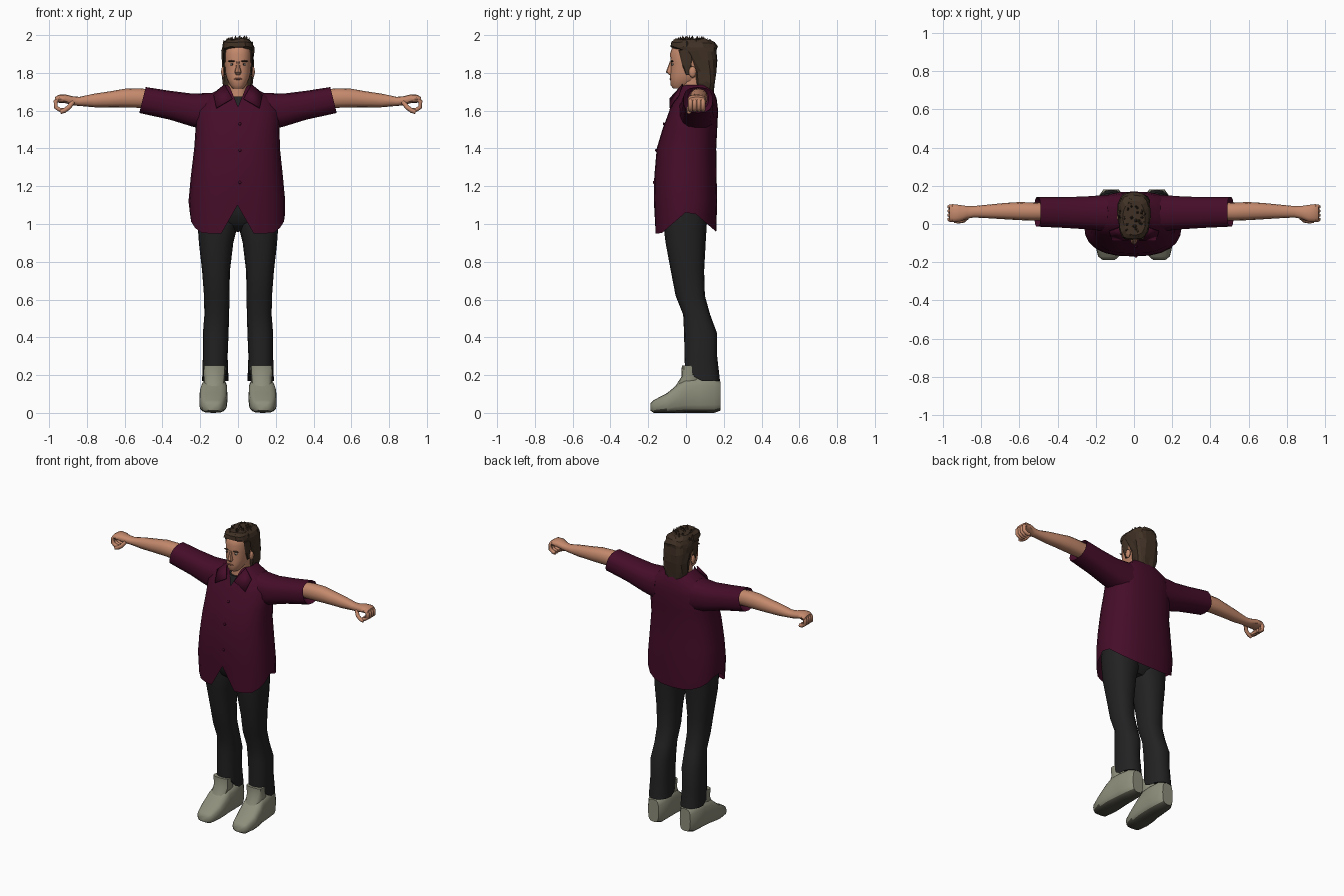
import bpy, bmesh, math, random
from mathutils import Vector

random.seed(4)


def material(name, r, g, b):
    m = bpy.data.materials.new(name)
    m.diffuse_color = (r, g, b, 1)
    return m


SHIRT = material("burgundy cloth", 0.060, 0.004, 0.022)
DARK = material("black cloth", 0.016, 0.016, 0.017)
SHOE = material("grey leather", 0.27, 0.27, 0.20)
SOLE = material("dark sole", 0.07, 0.068, 0.05)
SKIN = material("skin", 0.55, 0.25, 0.15)
HAIR = material("brown hair", 0.050, 0.030, 0.018)
LIP = material("lips", 0.30, 0.11, 0.08)
WHITE = material("eye white", 0.55, 0.50, 0.45)


def finish(name, bm, mats, mirror=False, angle=40):
    bmesh.ops.recalc_face_normals(bm, faces=bm.faces)
    me = bpy.data.meshes.new(name)
    bm.to_mesh(me)
    bm.free()
    for m in mats:
        me.materials.append(m)
    if angle:
        me.shade_smooth()
        me.set_sharp_from_angle(angle=math.radians(angle))
    ob = bpy.data.objects.new(name, me)
    bpy.context.collection.objects.link(ob)
    if mirror:
        ob.modifiers.new("mirror", 'MIRROR').use_mirror_merge = False
    return ob


def loft_bm(rings, axis='z', n=16, p=2.3, caps=(True, True), warp=None):
    """Skin rounded cross-sections given as (position, a0, a1, b0, b1)."""
    bm = bmesh.new()
    loops = []
    for i, (t, a0, a1, b0, b1) in enumerate(rings):
        loop = []
        for k in range(n):
            s, c = math.sin(2 * math.pi * k / n), math.cos(2 * math.pi * k / n)
            a = (a0 + a1) / 2 + (a1 - a0) / 2 * math.copysign(abs(s) ** (2 / p), s)
            b = (b0 + b1) / 2 - (b1 - b0) / 2 * math.copysign(abs(c) ** (2 / p), c)
            co = {'z': (a, b, t), 'x': (t, a, b), 'y': (a, t, b)}[axis]
            co = Vector(co)
            if warp:
                warp(i, co)
            loop.append(bm.verts.new(co))
        loops.append(loop)
    for lo, hi in zip(loops, loops[1:]):
        for k in range(n):
            bm.faces.new((lo[k], lo[(k + 1) % n], hi[(k + 1) % n], hi[k]))
    if caps[0]:
        bm.faces.new(loops[0])
    if caps[1]:
        bm.faces.new(loops[-1])
    return bm


def loft(name, rings, mat, mirror=False, angle=40, **kw):
    return finish(name, loft_bm(rings, **kw), [mat], mirror, angle)


def blob(name, loc, size, mat, mirror=False):
    bm = bmesh.new()
    bmesh.ops.create_uvsphere(bm, u_segments=10, v_segments=6, radius=1)
    for v in bm.verts:
        v.co = Vector(loc) + v.co * Vector(size)
    return finish(name, bm, [mat], mirror)


# Shirt body: tented hem with a front split, V neckline
def shirt_warp(i, co):
    if i == 0:
        co.z = 0.95 + 0.13 * max(0, 1 - abs(co.y - 0.02) / 0.15)
        if abs(co.x) < 0.01 and co.y < 0:
            co.z = 1.10
    if i >= 6 and co.y < 0.03:
        v = 1.605 + 0.008 * (i - 6) + 2.4 * abs(co.x)
        if v < co.z:
            co.z = v
            co.y = min(co.y, -0.04 - (1.70 - v) * 0.5)


loft("shirt_body", [
    (0.95, -0.255, 0.25, -0.165, 0.16), (1.12, -0.262, 0.25, -0.17, 0.165),
    (1.25, -0.25, 0.238, -0.168, 0.162), (1.40, -0.232, 0.222, -0.155, 0.16),
    (1.50, -0.225, 0.22, -0.125, 0.165), (1.60, -0.225, 0.225, -0.088, 0.17),
    (1.665, -0.19, 0.19, -0.055, 0.162), (1.705, -0.115, 0.115, -0.035, 0.145),
    (1.735, -0.078, 0.078, -0.02, 0.13)],
    SHIRT, n=24, p=2.5, caps=(False, False), warp=shirt_warp)


# Sleeves with a slanted, recessed cuff
def cuff_warp(i, co):
    if i == 3:
        co.x += (1.72 - co.z) * 0.25


loft("sleeve", [
    (0.13, -0.04, 0.155, 1.49, 1.695), (0.24, -0.03, 0.147, 1.515, 1.69),
    (0.36, -0.022, 0.142, 1.552, 1.705), (0.49, -0.015, 0.142, 1.588, 1.725),
    (0.475, 0.01, 0.12, 1.61, 1.712)],
    SHIRT, mirror=True, axis='x', n=14, p=2.6, warp=cuff_warp)

# Collar flaps
bm = bmesh.new()
flap = [(0.072, -0.02, 1.74), (0.03, -0.088, 1.665), (0.115, -0.088, 1.615), (0.13, -0.04, 1.685)]
bm.faces.new([bm.verts.new(c) for c in flap])
collar = finish("collar_flap", bm, [SHIRT], True)
collar.modifiers.new("thickness", 'SOLIDIFY').thickness = 0.006

# Buttons
for z, y in ((1.22, -0.17), (1.39, -0.158), (1.53, -0.117)):
    blob("button", (0.01, y, z), (0.008, 0.006, 0.008), SHIRT)

# Undershirt and neck
loft("undershirt", [(1.50, -0.10, 0.10, -0.09, 0.1), (1.60, -0.09, 0.09, -0.07, 0.1),
                    (1.675, -0.07, 0.07, -0.045, 0.11)], DARK)
loft("neck", [(1.60, -0.06, 0.06, -0.04, 0.11), (1.69, -0.054, 0.054, -0.032, 0.1),
              (1.78, -0.054, 0.054, -0.03, 0.1)], SKIN)


# Trousers
def hem_warp(i, co):
    if i == 0:
        co.z = 0.168 + 0.08 * min(1, max(0, (0.06 - co.y) / 0.05))


loft("trouser_leg", [
    (0.17, 0.05, 0.19, -0.006, 0.18), (0.30, 0.055, 0.186, -0.008, 0.165),
    (0.42, 0.05, 0.186, -0.01, 0.165), (0.52, 0.047, 0.178, -0.015, 0.128),
    (0.62, 0.045, 0.18, -0.055, 0.1), (0.75, 0.043, 0.19, -0.08, 0.096),
    (0.90, 0.025, 0.207, -0.108, 0.104), (1.0, 0.0, 0.214, -0.12, 0.11),
    (1.12, 0.0, 0.218, -0.125, 0.12)], DARK, mirror=True, p=2.4, warp=hem_warp)
loft("trouser_seat", [
    (0.96, -0.09, 0.09, -0.05, 0.06), (1.01, -0.17, 0.17, -0.11, 0.105),
    (1.08, -0.215, 0.215, -0.13, 0.13), (1.25, -0.21, 0.21, -0.13, 0.13)], DARK, n=20, p=2.6)

# Shoes: sole coloured by face direction and height
bm = loft_bm([
    (-0.188, 0.10, 0.165, 0.012, 0.05), (-0.17, 0.078, 0.188, 0.0, 0.068),
    (-0.10, 0.06, 0.205, 0.0, 0.105), (-0.04, 0.055, 0.205, 0.0, 0.155),
    (0.0, 0.056, 0.198, 0.0, 0.185), (0.07, 0.056, 0.192, 0.0, 0.19),
    (0.15, 0.06, 0.182, 0.0, 0.185), (0.182, 0.08, 0.16, 0.012, 0.165)],
    axis='y', n=16, p=3.2)
bmesh.ops.recalc_face_normals(bm, faces=bm.faces)
for f in bm.faces:
    f.material_index = int(f.normal.z < -0.6)
finish("shoe", bm, [SHOE, SOLE], True, 50)
loft("shoe_tongue", [(0.12, 0.075, 0.18, -0.07, 0.07), (0.19, 0.068, 0.182, -0.025, 0.07),
                     (0.25, 0.066, 0.184, -0.022, 0.04)], SHOE, mirror=True, n=12, p=3)

# Bare forearms and palms
loft("forearm", [
    (0.44, 0.02, 0.11, 1.615, 1.71), (0.52, 0.018, 0.112, 1.615, 1.718),
    (0.60, 0.02, 0.115, 1.617, 1.716), (0.68, 0.025, 0.11, 1.618, 1.702),
    (0.76, 0.03, 0.102, 1.618, 1.69), (0.84, 0.034, 0.094, 1.625, 1.673),
    (0.875, 0.028, 0.094, 1.628, 1.676), (0.915, 0.012, 0.1, 1.64, 1.686),
    (0.95, 0.01, 0.104, 1.642, 1.684), (0.968, 0.016, 0.1, 1.645, 1.672)],
    SKIN, mirror=True, axis='x', n=12)


# Curled fingers and thumbs
def finger(name, pts, radius, side):
    cu = bpy.data.curves.new(name, 'CURVE')
    cu.dimensions = '3D'
    cu.bevel_depth = radius
    cu.bevel_resolution = 1
    cu.use_fill_caps = True
    sp = cu.splines.new('POLY')
    sp.points.add(len(pts) - 1)
    for q, (x, y, z) in zip(sp.points, pts):
        q.co = (side * x, y, z, 1)
    cu.materials.append(SKIN)
    bpy.context.collection.objects.link(bpy.data.objects.new(name, cu))


for side in (-1, 1):
    for k in range(4):
        y = 0.024 + 0.022 * k
        finger("finger", [(0.945, y, 1.668), (0.966, y, 1.648), (0.964, y, 1.618),
                          (0.945, y, 1.605), (0.925, y, 1.603)], 0.0125, side)
    finger("thumb", [(0.875, 0.035, 1.645), (0.895, 0.018, 1.618),
                     (0.92, 0.014, 1.6), (0.94, 0.016, 1.594)], 0.0125, side)

# Head and face
loft("head", [
    (1.718, -0.028, 0.028, -0.068, 0.0), (1.735, -0.043, 0.043, -0.082, 0.04),
    (1.77, -0.06, 0.06, -0.084, 0.08), (1.80, -0.067, 0.067, -0.083, 0.10),
    (1.85, -0.072, 0.072, -0.08, 0.12), (1.90, -0.074, 0.074, -0.085, 0.13),
    (1.945, -0.066, 0.066, -0.07, 0.13), (1.965, -0.045, 0.045, -0.04, 0.1)], SKIN, n=20)
loft("nose", [(1.79, -0.013, 0.013, -0.09, -0.06), (1.805, -0.018, 0.018, -0.107, -0.06),
              (1.83, -0.011, 0.011, -0.097, -0.06), (1.86, -0.008, 0.008, -0.086, -0.06)],
     SKIN, n=8)
blob("eye", (0.031, -0.070, 1.845), (0.013, 0.007, 0.006), WHITE, True)
blob("pupil", (0.030, -0.0755, 1.845), (0.005, 0.003, 0.005), DARK, True)
blob("eyebrow", (0.033, -0.074, 1.862), (0.021, 0.008, 0.005), HAIR, True)
blob("mouth", (0, -0.082, 1.768), (0.024, 0.006, 0.005), LIP)
blob("ear", (0.078, 0.035, 1.805), (0.012, 0.02, 0.03), SKIN, True)


# Hair: long at the back, cropped at the brow, with roughened locks
def rough(i, co):
    co += Vector([random.uniform(-0.005, 0.005) for _ in range(3)])


loft("hair", [
    (1.70, -0.066, 0.066, 0.055, 0.148), (1.75, -0.078, 0.078, 0.05, 0.156),
    (1.81, -0.081, 0.081, 0.045, 0.16), (1.87, -0.083, 0.083, 0.0, 0.164),
    (1.915, -0.084, 0.084, -0.035, 0.164), (1.935, -0.083, 0.083, -0.082, 0.164),
    (1.96, -0.075, 0.075, -0.082, 0.155), (1.978, -0.055, 0.055, -0.062, 0.12)],
    HAIR, angle=0, n=20, p=2.9, warp=rough)
loft("sideburn", [(1.79, 0.064, 0.074, 0.0, 0.02), (1.84, 0.062, 0.078, -0.02, 0.03),
                  (1.92, 0.062, 0.08, -0.04, 0.04)], HAIR, mirror=True, angle=0, n=8)

# Spiky tufts on the crown
bm = bmesh.new()
for k in range(60):
    a, r = random.uniform(0, 2 * math.pi), math.sqrt(random.random())
    base = Vector((0.07 * r * math.sin(a), 0.03 - 0.1 * r * math.cos(a), 1.972 - 0.03 * r ** 3))
    aim = Vector((0.5 * r * math.sin(a), -0.4 * r * math.cos(a), 1)).normalized()
    tip = base + aim * random.uniform(0.018, 0.032)
    tip.z = min(tip.z, 2.0)
    ring = [bm.verts.new(base + Vector((0.016 * math.cos(a + j * math.pi / 2),
                                        0.016 * math.sin(a + j * math.pi / 2), -0.008)))
            for j in range(4)]
    top = bm.verts.new(tip)
    for j in range(4):
        bm.faces.new((ring[j], ring[(j + 1) % 4], top))
finish("hair_tufts", bm, [HAIR], angle=0)
